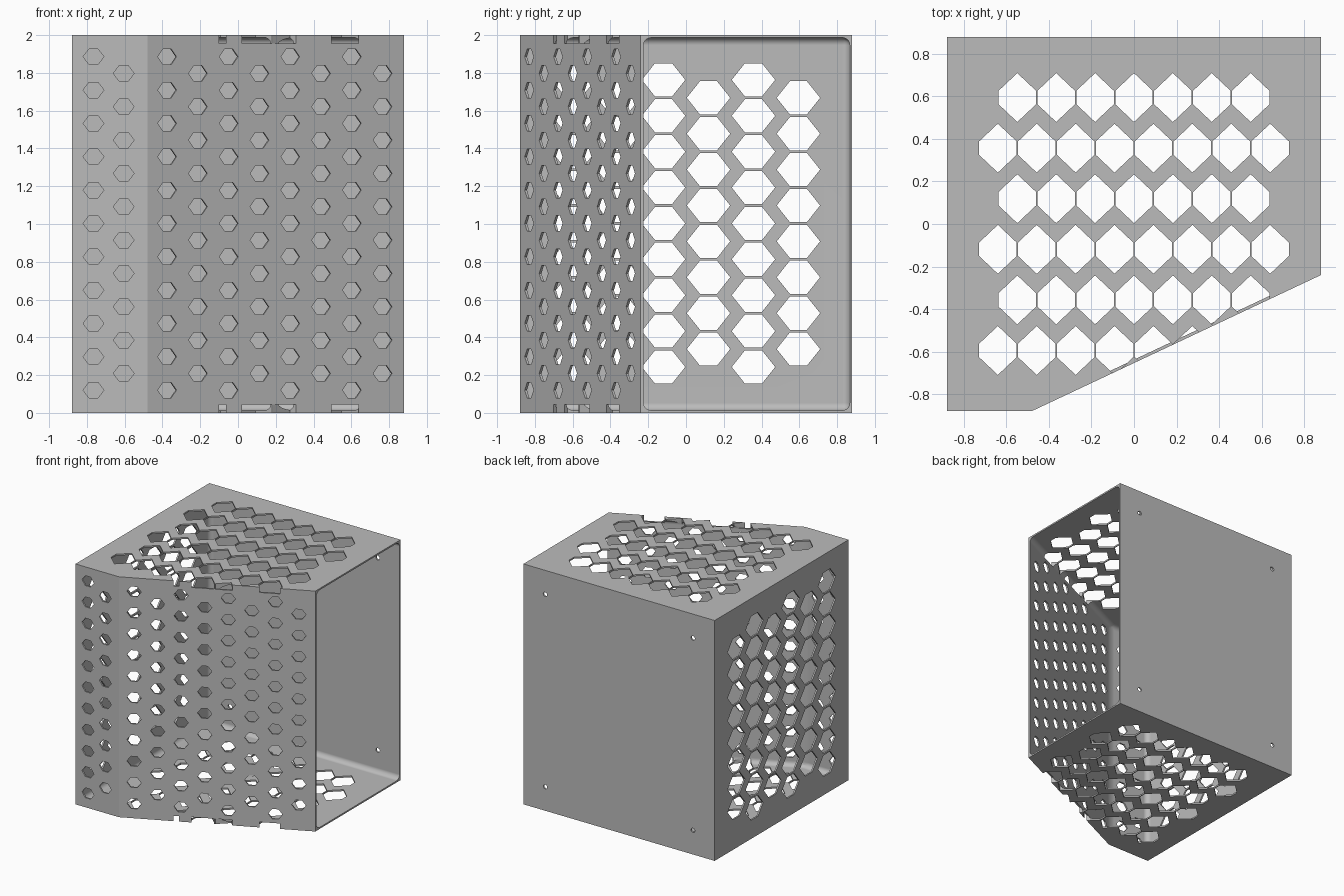
import bpy, bmesh, math
from mathutils import Vector

old = bpy.data.objects.get("Cube")
if old:
    bpy.data.objects.remove(old, do_unlink=True)

HALF, HEIGHT, WALL = 0.88, 2.0, 0.013
BEND = Vector((-0.48, -HALF, 0))        # where the front starts to slant
CORNER = Vector((HALF, -0.24, 0))       # where the slant meets the open side
ALONG = (CORNER - BEND).normalized()
OUT = Vector((ALONG.y, -ALONG.x, 0))
X, Y, Z = Vector((1, 0, 0)), Vector((0, 1, 0)), Vector((0, 0, 1))


def prism(bm, points, sweep):
    """Closed prism from a planar outline swept along a vector."""
    base = [bm.verts.new(p) for p in points]
    face = bm.faces.new(base)
    result = bmesh.ops.extrude_face_region(bm, geom=[face], use_keep_orig=True)
    moved = [g for g in result["geom"] if isinstance(g, bmesh.types.BMVert)]
    bmesh.ops.translate(bm, verts=moved, vec=sweep)


def make_object(name, bm):
    bmesh.ops.recalc_face_normals(bm, faces=bm.faces)
    mesh = bpy.data.meshes.new(name)
    bm.to_mesh(mesh)
    bm.free()
    obj = bpy.data.objects.new(name, mesh)
    bpy.context.collection.objects.link(obj)
    return obj


def hexagon(bm, centre, point_axis, flat_axis, outward, point, flat, shoulder):
    """Six-sided cutter that reaches a little way into the wall."""
    outline = [(point, 0), (shoulder, flat), (-shoulder, flat),
               (-point, 0), (-shoulder, -flat), (shoulder, -flat)]
    start = centre + outward * 0.02
    prism(bm, [start + point_axis * a + flat_axis * b for a, b in outline],
          outward * -0.065)


def carve(target, cutter):
    mod = target.modifiers.new("carve", "BOOLEAN")
    mod.operation, mod.solver, mod.object = "DIFFERENCE", "EXACT", cutter
    bpy.context.view_layer.objects.active = target
    bpy.ops.object.modifier_apply(modifier=mod.name)
    bpy.data.objects.remove(cutter, do_unlink=True)


# Outer block with a slanted front
bm = bmesh.new()
prism(bm, [Vector((-HALF, HALF, 0)), Vector((-HALF, -HALF, 0)), BEND, CORNER,
           Vector((HALF, HALF, 0))], Z * HEIGHT)
housing = make_object("perforated_housing", bm)

# Hollow interior with rounded inner edges, open on the +x side
inner, end = HALF - WALL, 1.0
slope = ALONG.y / ALONG.x
shift = WALL / ALONG.x
bend_x = BEND.x + (WALL - shift) / slope
end_y = BEND.y + shift + (end - BEND.x) * slope
bm = bmesh.new()
prism(bm, [Vector((x, y, WALL)) for x, y in
           [(-inner, inner), (-inner, -inner), (bend_x, -inner), (end, end_y), (end, inner)]],
      Z * (HEIGHT - 2 * WALL))
rounded = [e for e in bm.edges if min(v.co.x for v in e.verts) < end - 0.01]
rounded = [e for e in rounded]
bmesh.ops.recalc_face_normals(bm, faces=bm.faces)
bmesh.ops.bevel(bm, geom=rounded, offset=0.04, offset_type="OFFSET", segments=5,
                profile=0.5, affect="EDGES", clamp_overlap=True)
carve(housing, make_object("interior_cutter", bm))

# Vent holes
bm = bmesh.new()
for i in range(6):
    y = 0.595 - 0.238 * i
    # top and bottom rows, staggered
    count = 8 if i % 2 else 7
    for k in range(count):
        x = (k - (count - 1) / 2) * 0.183
        inside = BEND.y + (x - BEND.x) * slope < y + 0.115
        if inside or x < BEND.x:
            hexagon(bm, Vector((x, y, HEIGHT)), Y, X, Z, 0.115, 0.088, 0.032)
            hexagon(bm, Vector((x, y, 0)), Y, X, -Z, 0.115, 0.088, 0.032)
    # right wall columns, staggered
    count = 9 if i % 2 else 8
    for k in range(count):
        z = 1.003 + (k - (count - 1) / 2) * 0.19
        hexagon(bm, Vector((-HALF, y, z)), Y, Z, -X, 0.115, 0.088, 0.045)


def small_column(bm, place, axis, outward, count):
    for k in range(count):
        z = 1.003 + (k - (count - 1) / 2) * 0.1765
        hexagon(bm, place + Z * z, axis, Z, outward, 0.055, 0.041, 0.024)


# Small holes on the flat front strip and the slanted front
for k in range(2):
    small_column(bm, Vector((-0.765 + 0.16 * k, -HALF, 0)), X, -Y, 11 - k)
for k in range(8):
    x = -0.375 + 0.163 * k
    small_column(bm, BEND + ALONG * ((x - BEND.x) / ALONG.x), ALONG, OUT, 11 - k % 2)

# Round mounting holes in the back
for sx in (-1, 1):
    for sz in (-1, 1):
        ring = [Vector((0.68 * sx + 0.018 * math.cos(a), HALF + 0.02,
                        1 + 0.8 * sz + 0.018 * math.sin(a)))
                for a in (math.tau * n / 16 for n in range(16))]
        prism(bm, ring, Y * -0.06)
carve(housing, make_object("vent_cutter", bm))

# Grey finish
grey = bpy.data.materials.new("plain_grey")
grey.use_nodes = True
colour = (0.5, 0.5, 0.5, 1)
grey.diffuse_color = colour
grey.node_tree.nodes["Principled BSDF"].inputs["Base Color"].default_value = colour
housing.data.materials.clear()
housing.data.materials.append(grey)
for poly in housing.data.polygons:
    poly.material_index = 0

# Smooth inner fillets, crisp outer edges
bpy.ops.object.select_all(action="DESELECT")
housing.select_set(True)
bpy.context.view_layer.objects.active = housing
bpy.ops.object.shade_smooth_by_angle(angle=math.radians(21))
weighted = housing.modifiers.new("even_shading", "WEIGHTED_NORMAL")
weighted.keep_sharp = True
